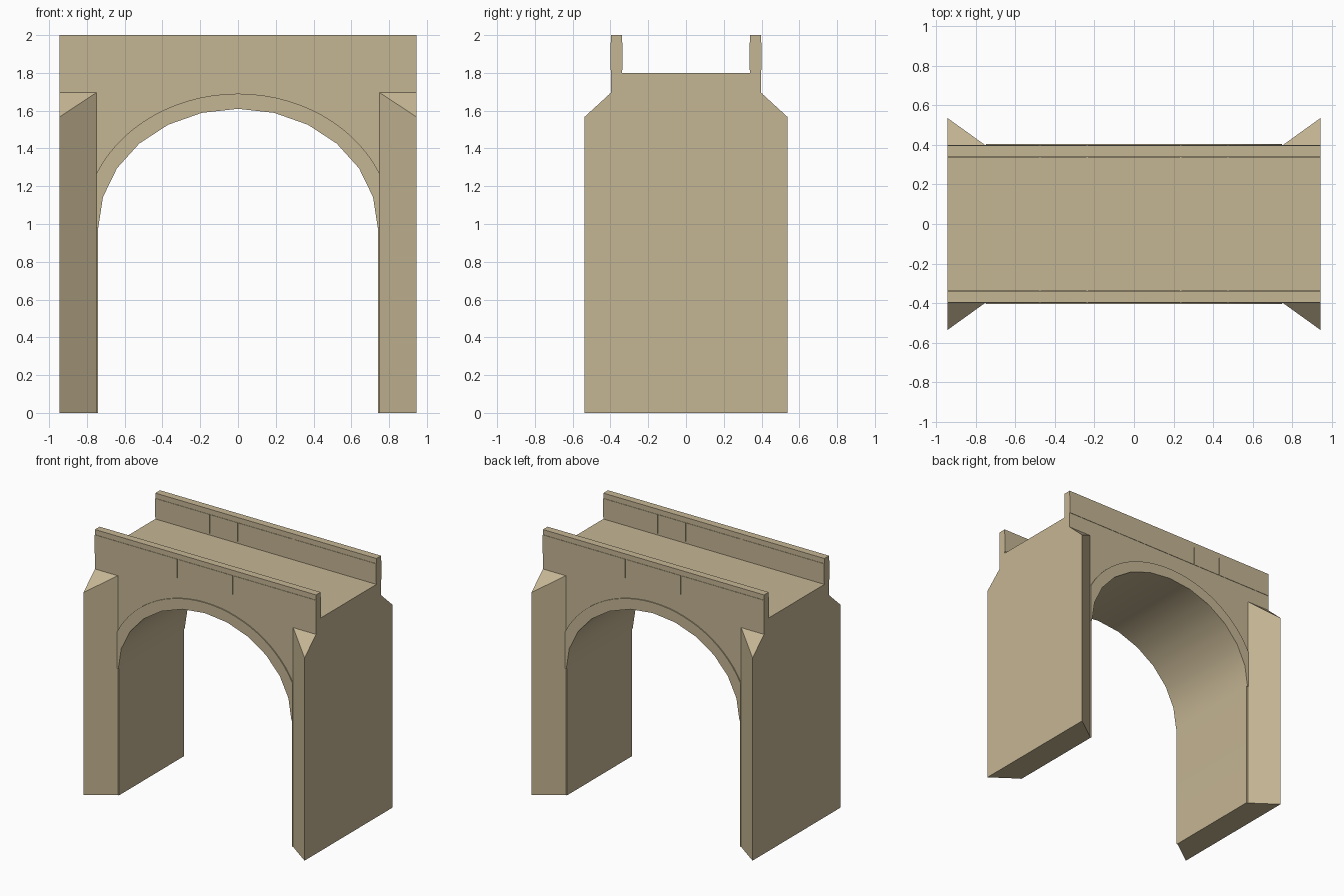
import bpy, bmesh, math

if "Cube" in bpy.data.objects:
    bpy.data.objects.remove(bpy.data.objects["Cube"])

stone = bpy.data.materials.new("tan stone")
stone.diffuse_color = (0.56, 0.465, 0.295, 1)
stone.use_nodes = True
stone.node_tree.nodes["Principled BSDF"].inputs["Base Color"].default_value = stone.diffuse_color


def finish(name, bm):
    bmesh.ops.recalc_face_normals(bm, faces=bm.faces[:])
    mesh = bpy.data.meshes.new(name)
    bm.to_mesh(mesh)
    bm.free()
    mesh.materials.append(stone)
    obj = bpy.data.objects.new(name, mesh)
    bpy.context.collection.objects.link(obj)
    return obj


def prism(name, profile, y0, y1):
    """Extrude an (x, z) outline along y."""
    bm = bmesh.new()
    face = bm.faces.new([bm.verts.new((x, y0, z)) for x, z in profile])
    out = bmesh.ops.extrude_face_region(bm, geom=[face])
    verts = [v for v in out["geom"] if isinstance(v, bmesh.types.BMVert)]
    bmesh.ops.translate(bm, verts=verts, vec=(0, y1 - y0, 0))
    return finish(name, bm)


def box(name, x0, x1, y0, y1, z0, z1):
    return prism(name, [(x0, z0), (x1, z0), (x1, z1), (x0, z1)], y0, y1)


def arc(a, b, start, end, n):
    """Elliptical arc about the springing line, angles in radians."""
    return [(a * math.cos(start + (end - start) * i / n),
             0.98 + b * math.sin(start + (end - start) * i / n)) for i in range(n + 1)]


W, WALL, DECK = 0.945, 0.397, 1.80
opening = arc(0.74, 0.63, math.pi, 0, 12)

# Main body: piers, arch opening and deck
body = prism("bridge_body",
             [(-W, 0), (-0.74, 0)] + opening + [(0.74, 0), (W, 0), (W, DECK), (-W, DECK)],
             -WALL, WALL)
bpy.context.view_layer.objects.active = body
body.select_set(True)
bpy.ops.object.shade_smooth_by_angle(angle=math.radians(20))

# Raised arch ring outline, cut off where it meets the wing walls
t = math.acos(0.75 / 0.82)
ring = opening + [(0.75, 0.98)] + arc(0.82, 0.71, t, math.pi - t, 28) + [(-0.75, 0.98)]

# Stone joints along the parapet
joints = [-W, -0.475, -0.237, 0.237, 0.475, W]

for s, side in ((-1, "front"), (1, "back")):
    prism(f"arch_ring_{side}", ring, s * WALL, s * 0.405)
    box(f"parapet_{side}", -W, W, s * 0.34, s * WALL, DECK, 2.0)

    # Thin stone facings on both faces of each parapet
    for i, (a, b) in enumerate(zip(joints, joints[1:])):
        x0 = a + (0.003 if i > 0 else 0)
        x1 = b - (0.003 if i < 4 else 0)
        box(f"parapet_stone_outer_{side}_{i}", x0, x1, s * WALL, s * 0.400, 1.815, 1.96)
        box(f"parapet_stone_inner_{side}_{i}", x0, x1, s * 0.34, s * 0.337, 1.815, 1.96)

    # Splayed wing walls with sloping tops
    for m, end in ((-1, "left"), (1, "right")):
        bm = bmesh.new()
        plan = [(0.75, WALL, 1.695), (W, WALL, 1.695), (W, 0.537, 1.567)]
        low = [bm.verts.new((m * x, s * y, 0)) for x, y, z in plan]
        top = [bm.verts.new((m * x, s * y, z)) for x, y, z in plan]
        bm.faces.new(low)
        bm.faces.new(top)
        for i in range(3):
            j = (i + 1) % 3
            bm.faces.new((low[i], low[j], top[j], top[i]))
        finish(f"wing_wall_{side}_{end}", bm)
